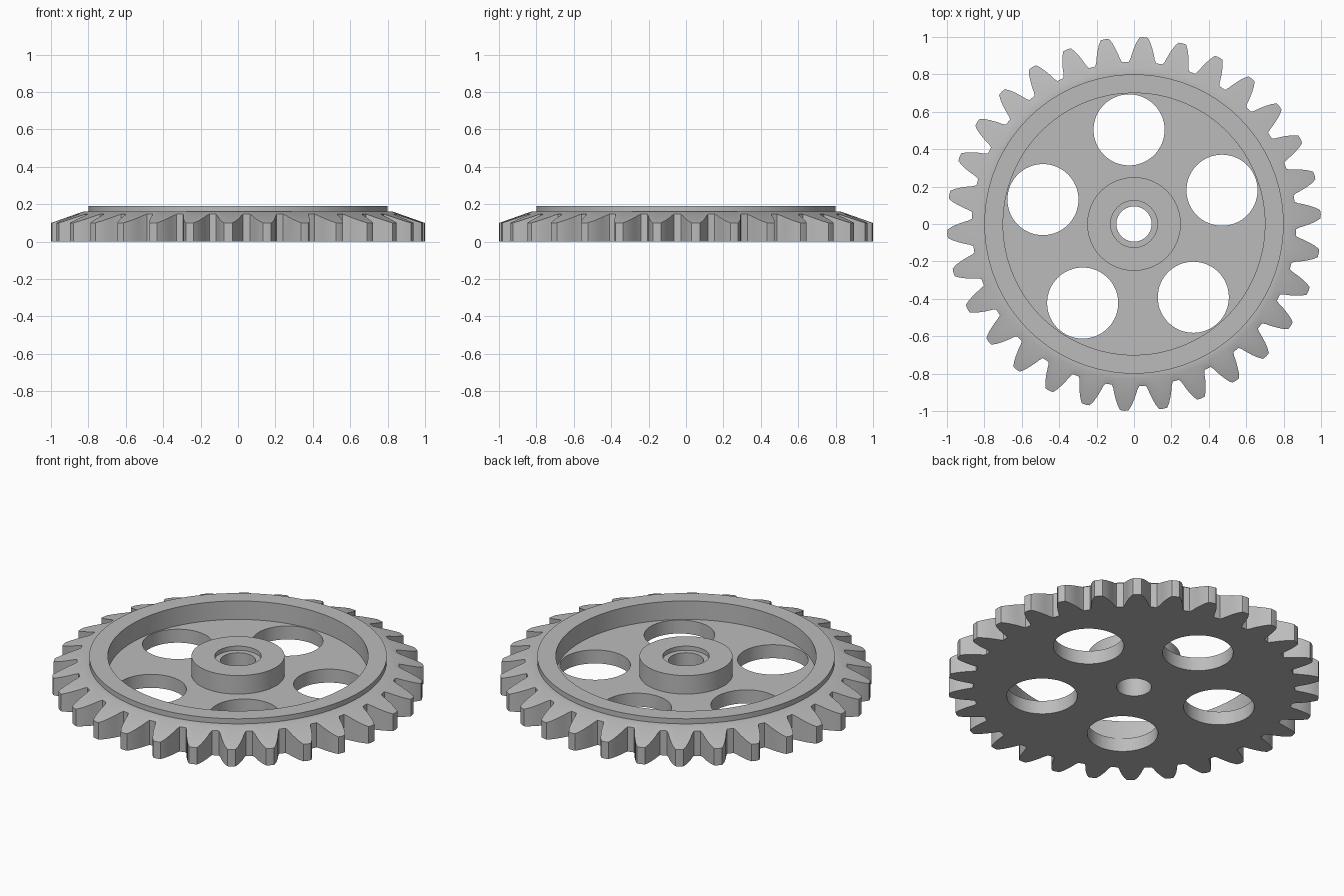
import bpy
import bmesh
from math import cos, sin, radians, pi

cube = bpy.data.objects.get("Cube")
if cube:
    bpy.data.objects.remove(cube, do_unlink=True)

TEETH = 30
HOLES = 5
PHASE = radians(3)

steel = bpy.data.materials.new("plain grey")
steel.use_nodes = True
grey = (0.5, 0.5, 0.5, 1)
steel.diffuse_color = grey
steel.node_tree.nodes["Principled BSDF"].inputs["Base Color"].default_value = grey


def cone_height(r):
    """Height of the bevelled tooth tops at a given radius."""
    return 0.16 - (r - 0.83) * 0.06 / 0.17


# Half of one tooth: angle from its centre line in degrees, radius
half_tooth = [(1.25, 0.998), (2.1, 0.975), (2.9, 0.945), (3.6, 0.915),
              (4.2, 0.885), (4.8, 0.867)]
tooth = [(-a, r) for a, r in reversed(half_tooth)] + [(0, 1.0)] + half_tooth
outline = [(PHASE + 2 * pi * i / TEETH + radians(a), r)
           for i in range(TEETH) for a, r in tooth]

# Section of the wheel from the bevel inwards: rim, web, hub, bore
section = [(0.83, 0.16), (0.80, 0.16), (0.80, 0.19), (0.70, 0.19),
           (0.70, 0.08), (0.25, 0.08), (0.25, 0.19), (0.125, 0.19),
           (0.125, 0.165), (0.094, 0.165), (0.094, 0)]

# Gear body: sweep the section round, with the outer edge following the teeth
bm = bmesh.new()
columns = []
for angle, r in outline:
    points = [(r, 0), (r, cone_height(r))] + section
    columns.append([bm.verts.new((p * cos(angle), p * sin(angle), z))
                    for p, z in points])
for i, col in enumerate(columns):
    nxt = columns[(i + 1) % len(columns)]
    for j in range(len(col)):
        k = (j + 1) % len(col)
        bm.faces.new((col[j], nxt[j], nxt[k], col[k]))
bmesh.ops.recalc_face_normals(bm, faces=bm.faces)
mesh = bpy.data.meshes.new("gear_wheel")
bm.to_mesh(mesh)
bm.free()
gear = bpy.data.objects.new("gear_wheel", mesh)
bpy.context.collection.objects.link(gear)
mesh.materials.append(steel)

# Lightening holes through the web
for i in range(HOLES):
    a = radians(93) + 2 * pi * i / HOLES
    bpy.ops.mesh.primitive_cylinder_add(
        vertices=64, radius=0.19, depth=0.4,
        location=(0.504 * cos(a), 0.504 * sin(a), 0))
    cutter = bpy.context.object
    cutter.name = f"hole_cutter_{i + 1}"
    cutter.data.materials.append(steel)
    cutter.hide_render = True
    cutter.hide_set(True)
    cut = gear.modifiers.new(f"web_hole_{i + 1}", 'BOOLEAN')
    cut.operation = 'DIFFERENCE'
    cut.solver = 'EXACT'
    cut.object = cutter

# Apply the cuts, then remove the cutters and smooth the round walls
bpy.ops.object.select_all(action='DESELECT')
gear.select_set(True)
bpy.context.view_layer.objects.active = gear
for mod in list(gear.modifiers):
    cutter = mod.object
    bpy.ops.object.modifier_apply(modifier=mod.name)
    bpy.data.objects.remove(cutter, do_unlink=True)
bpy.ops.object.shade_smooth_by_angle(angle=radians(25))
